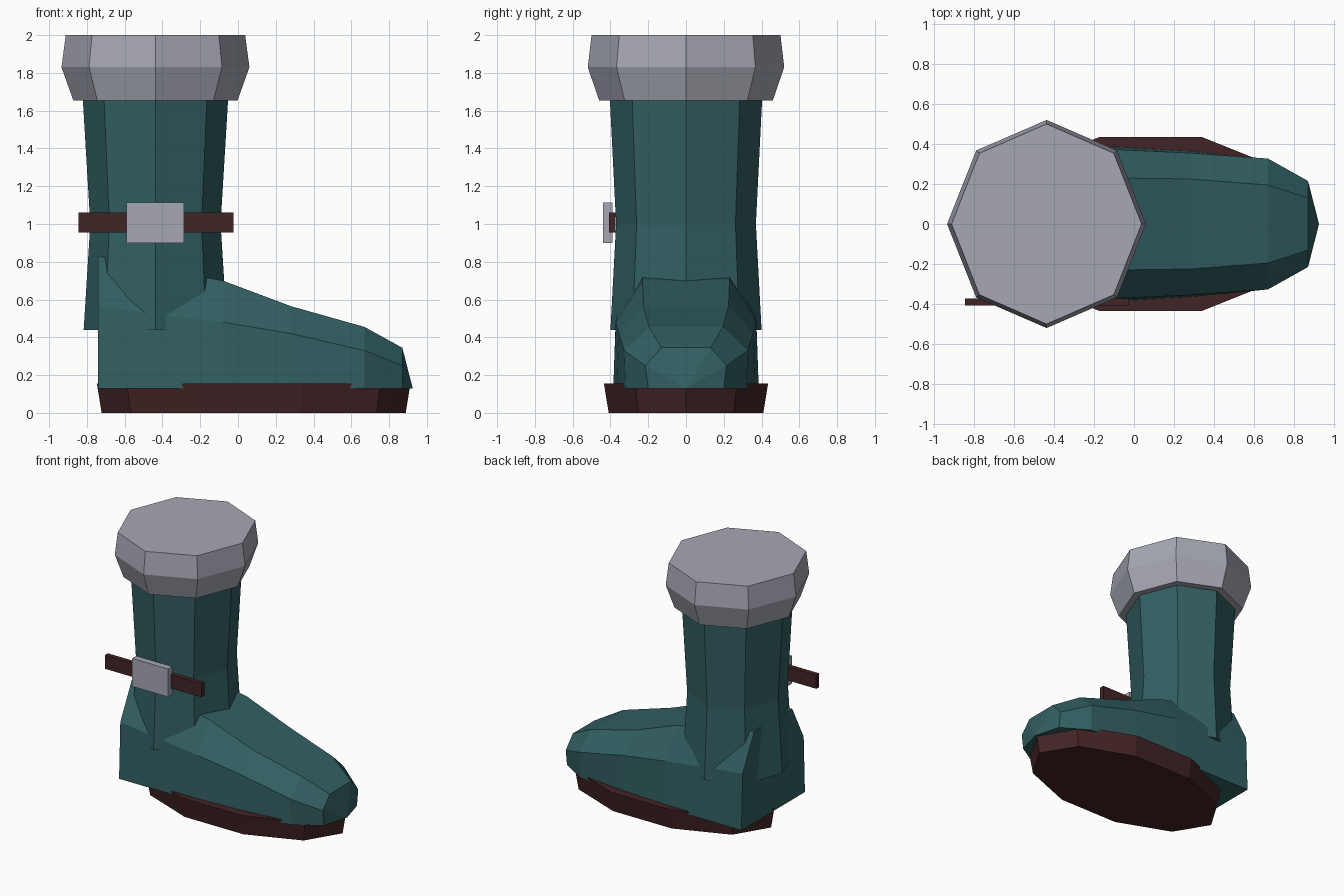
import bpy, bmesh, math

if "Cube" in bpy.data.objects:
    bpy.data.objects.remove(bpy.data.objects["Cube"])


def material(name, rgb):
    m = bpy.data.materials.new(name)
    m.diffuse_color = (*rgb, 1)
    m.use_nodes = True
    m.node_tree.nodes["Principled BSDF"].inputs["Base Color"].default_value = m.diffuse_color
    return m


TEAL = material("teal_leather", (0.032, 0.115, 0.122))
BROWN = material("dark_brown", (0.055, 0.017, 0.018))
GREY = material("pale_grey", (0.38, 0.39, 0.45))


def finish(name, bm, mat):
    bmesh.ops.recalc_face_normals(bm, faces=bm.faces[:])
    mesh = bpy.data.meshes.new(name)
    bm.to_mesh(mesh)
    bm.free()
    mesh.materials.append(mat)
    obj = bpy.data.objects.new(name, mesh)
    bpy.context.collection.objects.link(obj)
    return obj


def bridge(bm, rings):
    for a, b in zip(rings, rings[1:]):
        n = len(a)
        for i in range(n):
            j = (i + 1) % n
            bm.faces.new((a[i], a[j], b[j], b[i]))


def stack(name, sides, cx, levels, mat):
    """Closed stack of elliptical rings; each level is (z, rx, ry)."""
    bm = bmesh.new()
    rings = []
    for z, rx, ry in levels:
        angles = [2 * math.pi * i / sides for i in range(sides)]
        rings.append([bm.verts.new((cx + rx * math.cos(a), ry * math.sin(a), z))
                      for a in angles])
    bridge(bm, rings)
    bm.faces.new(rings[0])
    bm.faces.new(rings[-1])
    return finish(name, bm, mat)


def box(name, x, y, z, mat):
    bm = bmesh.new()
    bmesh.ops.create_cube(bm, size=1)
    for v in bm.verts:
        v.co = [r[0] if c < 0 else r[1] for c, r in zip(v.co, (x, y, z))]
    return finish(name, bm, mat)


# Sole, shaft and cuff
stack("sole", 10, 0.083, [(0, 0.805, 0.43), (0.155, 0.83, 0.457)], BROWN)
stack("shaft", 8, -0.437,
      [(0.44, 0.38, 0.40), (1.0, 0.345, 0.37), (1.70, 0.387, 0.405)], TEAL)
stack("cuff", 8, -0.437,
      [(1.655, 0.435, 0.46), (1.83, 0.4975, 0.52), (2.0, 0.475, 0.50)], GREY)

# Foot: cross-sections from heel to toe
# (x, bottom half width, middle half width, middle z, top half width, top z)
sections = [
    (-0.74, 0.385, 0.37, 0.56, 0.23, 0.83),
    (-0.08, 0.385, 0.372, 0.48, 0.23, 0.70),
    (0.28, 0.365, 0.355, 0.42, 0.225, 0.565),
    (0.67, 0.32, 0.327, 0.33, 0.195, 0.455),
    (0.87, 0.20, 0.215, 0.25, 0.13, 0.345),
]
bm = bmesh.new()
rings = []
for x, wb, wm, zm, wt, zt in sections:
    pts = [(-wb, 0.13), (-wm, zm), (-wt, zt), (wt, zt), (wm, zm), (wb, 0.13)]
    rings.append([bm.verts.new((x, y, z)) for y, z in pts])
bridge(bm, rings)
bm.faces.new(rings[0])
# Pointed toe cap
tip = bm.verts.new((0.925, 0, 0.13))
toe = rings[-1]
for i in range(6):
    bm.faces.new((toe[i], toe[(i + 1) % 6], tip))
finish("foot", bm, TEAL)

# Strap and buckle plate on the front
box("strap", (-0.845, -0.025), (-0.408, -0.372), (0.955, 1.06), BROWN)
box("buckle", (-0.59, -0.285), (-0.44, -0.39), (0.90, 1.115), GREY)
